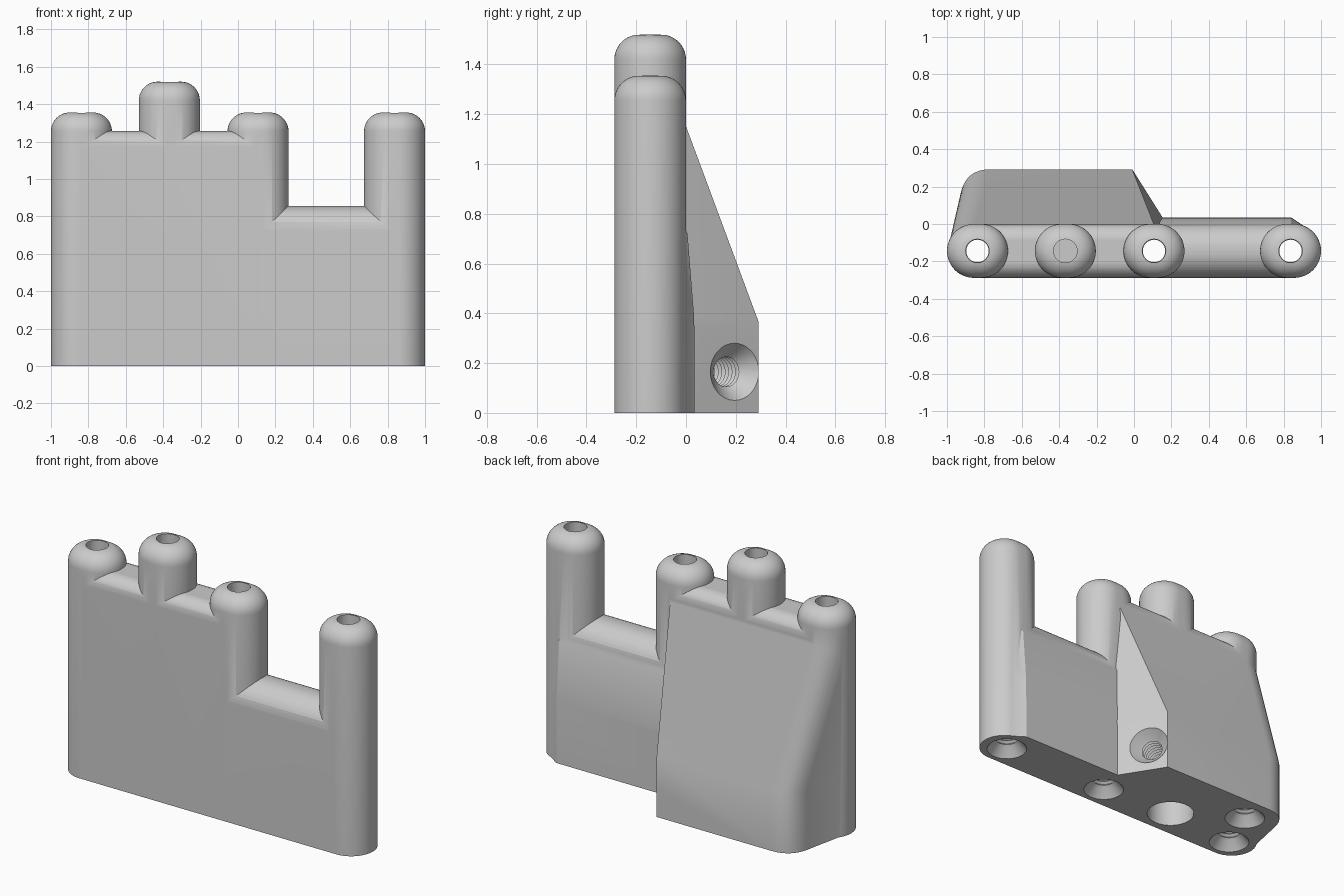
import bpy, bmesh, math
from mathutils import Matrix, Vector

cube = bpy.data.objects.get("Cube")
if cube:
    bpy.data.objects.remove(cube)

grey = bpy.data.materials.new("light_grey")
grey.use_nodes = True
grey.diffuse_color = (0.6, 0.6, 0.6, 1)
grey.node_tree.nodes["Principled BSDF"].inputs["Base Color"].default_value = (0.6, 0.6, 0.6, 1)

FRONT, BACK = -0.288, 0.0
MID, RAD = (FRONT + BACK) / 2, (BACK - FRONT) / 2


def loft(name, rings):
    """Closed, outward-facing solid through matching rings of 3D points."""
    bm = bmesh.new()
    loops = [[bm.verts.new(p) for p in ring] for ring in rings]
    for low, high in zip(loops, loops[1:]):
        for j in range(len(low)):
            k = (j + 1) % len(low)
            bm.faces.new((low[j], low[k], high[k], high[j]))
    bm.faces.new(loops[0][::-1])
    bm.faces.new(loops[-1])
    bmesh.ops.recalc_face_normals(bm, faces=bm.faces[:])
    mesh = bpy.data.meshes.new(name)
    bm.to_mesh(mesh)
    bm.free()
    mesh.materials.append(grey)
    obj = bpy.data.objects.new(name, mesh)
    bpy.context.scene.collection.objects.link(obj)
    return obj


def stadium(x, half_width, r, z, steps=24):
    ring = []
    for side in (0, 1):
        cx = x + (half_width - r) * (1 if side == 0 else -1)
        for k in range(steps + 1):
            a = -math.pi / 2 + math.pi * (side + k / steps)
            ring.append((cx + r * math.cos(a), MID + r * math.sin(a), z))
    return ring


def tower(x, top, fillet=0.1, steps=10):
    half = 0.163
    rings = [stadium(x, half, RAD, 0)]
    for k in range(steps + 1):
        a = math.pi / 2 * k / steps
        inset = fillet * (1 - math.cos(a))
        rings.append(stadium(x, half - inset, RAD - inset, top - fillet + fillet * math.sin(a)))
    return loft("tower", rings)


def wall(name, x0, x1, top, fillet, steps=12):
    """Wall with both upper edges rounded over."""
    section = [(FRONT, 0), (BACK, 0)]
    for side in (1, -1):
        for k in range(steps + 1):
            a = math.pi / 2 * (k if side == 1 else steps - k) / steps
            section.append((MID + side * (RAD - fillet + fillet * math.cos(a)),
                            top - fillet + fillet * math.sin(a)))
    return loft(name, [[(x, y, z) for y, z in section] for x in (x0, x1)])


def buttress_ring(z, back, edge_x, foot, steps=12):
    """Plan of the sloping rear block: rounded outer corner, slanted inner face."""
    corner = Vector((-0.962 + 0.23 * back, back))
    start = corner + Vector((-0.03, -0.12))
    end = corner + Vector((0.125, 0))
    ring = [(-0.9, -0.2, z), (-0.988, -0.13, z)]
    for k in range(steps + 1):
        t = k / steps
        p = start * (1 - t) ** 2 + corner * 2 * t * (1 - t) + end * t * t
        ring.append((p.x, p.y, z))
    return ring + [(edge_x, back, z), (foot[0], foot[1], z), (0.1, -0.2, z)]


def skirt_ring(z, y):
    return [(x, v, z) for x, v in
            ((0, -0.1), (0, y), (0.84, y), (0.93, y - 0.06), (0.9, -0.1))]


def lathe(name, profile, matrix, steps=32):
    angles = [2 * math.pi * k / steps for k in range(steps)]
    return loft(name, [[matrix @ Vector((r * math.cos(a), r * math.sin(a), z)) for a in angles]
                       for r, z in profile])


def screw_hole(matrix, length, threads=10, bore=0.063):
    """Countersunk hole with a ribbed threaded stretch."""
    pitch = 0.026
    profile = [(0.119, -0.005), (0.074, 0.05)]
    for k in range(threads):
        z = 0.05 + pitch * (k + 0.5)
        profile += [(0.06, z), (0.074, z + pitch / 2)]
    z = 0.05 + pitch * (threads + 0.5)
    profile += [(bore, z), (bore, length)]
    return lathe("screw_hole", profile, matrix)


def apply_boolean(target, other, operation):
    mod = target.modifiers.new("join", "BOOLEAN")
    mod.operation, mod.solver, mod.object = operation, "EXACT", other
    bpy.context.view_layer.update()
    graph = bpy.context.evaluated_depsgraph_get()
    mesh = bpy.data.meshes.new_from_object(target.evaluated_get(graph))
    target.modifiers.clear()
    target.data = mesh
    bpy.data.objects.remove(other)


# Solid parts
tower_x = (-0.837, -0.367, 0.107, 0.837)
tower_top = (1.355, 1.52, 1.355, 1.355)
body = wall("castle_block", tower_x[0], tower_x[2], 1.255, 0.085)
parts = [wall("low_wall", tower_x[2], tower_x[3], 0.855, 0.14)]
parts += [tower(x, top) for x, top in zip(tower_x, tower_top)]
parts.append(loft("rear_skirt", [skirt_ring(0, 0.035), skirt_ring(0.38, 0.033),
                                 skirt_ring(0.72, 0.006), skirt_ring(0.8, -0.03)]))
parts.append(loft("rear_buttress", [buttress_ring(0, 0.292, -0.009, (0.175, 0)),
                                    buttress_ring(0.365, 0.292, -0.009, (0.175, 0)),
                                    buttress_ring(1.16, -0.003, 0.107, (0.112, -0.03))]))
for part in parts:
    apply_boolean(body, part, "UNION")

# Vertical holes, blind holes and the slanted side hole
cutters = [screw_hole(Matrix.Translation((x, MID, 0)), 1.6)
           for x in (tower_x[0], tower_x[2], tower_x[3])]
cutters.append(screw_hole(Matrix.Translation((-0.73, 0.125, 0)), 0.4))
cutters.append(lathe("blind_hole", [(0.063, 0.8), (0.063, 1.6)],
                     Matrix.Translation((tower_x[1], MID, 0))))
cutters.append(lathe("base_hole", [(0.135, -0.01), (0.135, 0.4)],
                     Matrix.Translation((tower_x[1], -0.11, 0))))
inward = Vector((-0.846, -0.533, 0))
side = Matrix.Translation((0.052, 0.195, 0.165)) @ inward.to_track_quat("Z", "Y").to_matrix().to_4x4()
cutters.append(screw_hole(side, 0.35))
for cutter in cutters:
    apply_boolean(body, cutter, "DIFFERENCE")

# Smooth curved faces, keep hard edges
bpy.ops.object.select_all(action="DESELECT")
body.select_set(True)
bpy.context.view_layer.objects.active = body
bpy.ops.object.shade_smooth_by_angle(angle=math.radians(30))
